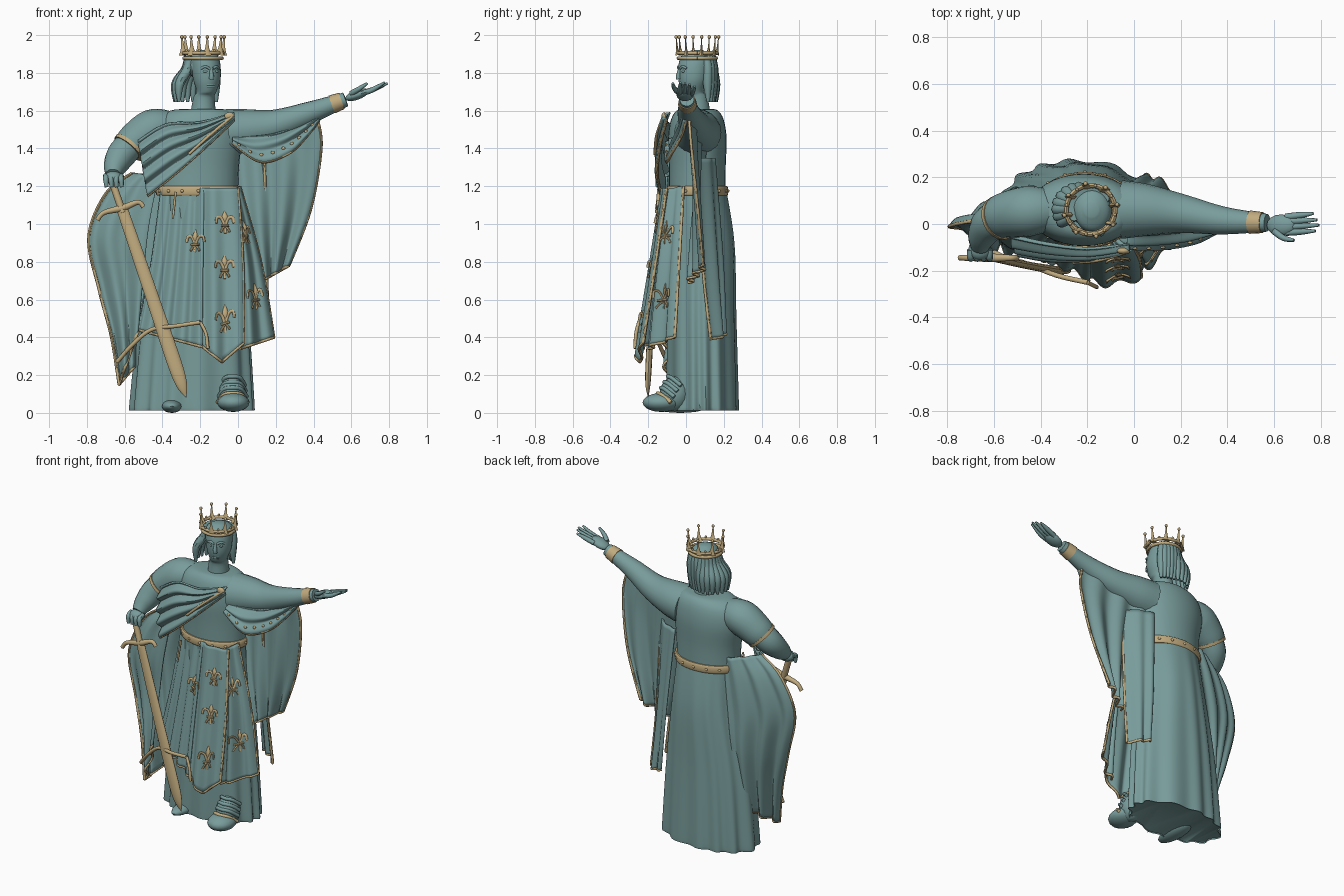
import bpy, bmesh, math
from math import sin, cos, pi, radians
from mathutils import Vector, Matrix, Euler

cube = bpy.data.objects.get("Cube")
if cube:
    bpy.data.objects.remove(cube, do_unlink=True)


def material(name, rgb):
    m = bpy.data.materials.new(name)
    m.use_nodes = True
    m.diffuse_color = (*rgb, 1)
    bsdf = m.node_tree.nodes["Principled BSDF"]
    bsdf.inputs["Base Color"].default_value = (*rgb, 1)
    bsdf.inputs["Roughness"].default_value = 0.6
    return m


TEAL = material("verdigris teal", (0.19, 0.335, 0.33))
GOLD = material("old gold", (0.53, 0.405, 0.21))
made = []


def finish(name, bm, mat):
    bmesh.ops.recalc_face_normals(bm, faces=bm.faces)
    me = bpy.data.meshes.new(name)
    bm.to_mesh(me)
    bm.free()
    me.materials.append(mat)
    ob = bpy.data.objects.new(name, me)
    bpy.context.collection.objects.link(ob)
    made.append(ob)
    return ob


def spline(pts, t):
    """Smooth point at t (0 to 1) along a list of points of any size."""
    s = t * (len(pts) - 1)
    i = max(min(int(s), len(pts) - 2), 0)
    f = s - i
    a, b, c, d = (Vector(pts[min(max(i + k, 0), len(pts) - 1)]) for k in (-1, 0, 1, 2))
    return 0.5 * (2 * b + (c - a) * f + (2 * a - 5 * b + 4 * c - d) * f * f
                  + (3 * b - a - 3 * c + d) * f ** 3)


def surface(name, fn, nu, nv, mat, closed=False):
    bm = bmesh.new()
    cols = nu if closed else nu + 1
    rows = [[bm.verts.new(fn(i / nu, j / nv)) for i in range(cols)] for j in range(nv + 1)]
    for a, b in zip(rows, rows[1:]):
        for i in range(nu):
            k = (i + 1) % cols
            bm.faces.new((a[i], a[k], b[k], b[i]))
    if closed:
        bm.faces.new(rows[0])
        bm.faces.new(rows[-1])
    return finish(name, bm, mat)


def loft(name, rings, mat, folds=0, amp=0.0, nu=32, nv=20):
    """Upright body from rings of (z, cx, cy, rx, ry)."""
    def fn(u, v):
        z, cx, cy, rx = spline([r[:4] for r in rings], v)
        ry = spline([r[3:] for r in rings], v)[1]
        a = 2 * pi * u
        k = 1 + amp * v * sin(folds * a + 1.5 * sin(3 * a))
        return Vector((cx + rx * k * cos(a), cy + ry * k * sin(a), z))
    return surface(name, fn, nu, nv, mat, True)


def sweep(name, pts, mat, r=None, flat=1.0, sides=12, steps=None):
    """Tube along (x, y, z, radius) points, or (x, y, z) points with one radius."""
    steps = steps or 6 * (len(pts) - 1)
    pts = [(*p, r) if r else p for p in pts]
    s = [spline(pts, i / steps) for i in range(steps + 1)]
    frames, n = [], None
    for i in range(steps + 1):
        t = (s[min(i + 1, steps)] - s[max(i - 1, 0)]).to_3d().normalized()
        if n is None:
            n = t.cross(Vector((0, 1, 0)) if abs(t.y) < 0.9 else Vector((1, 0, 0)))
        n = (n - t * n.dot(t)).normalized()
        frames.append((n, t.cross(n)))

    def fn(u, v):
        j = round(v * steps)
        a, b = frames[j]
        rad = max(s[j][3], 0.0005)
        return s[j].to_3d() + rad * (a * cos(2 * pi * u) + b * flat * sin(2 * pi * u))
    return surface(name, fn, sides, steps, mat, True)


def ball(name, loc, size, mat, rot=(0, 0, 0)):
    bm = bmesh.new()
    m = (Matrix.Translation(loc) @ Euler([radians(a) for a in rot]).to_matrix().to_4x4()
         @ Matrix.Diagonal((*size, 1)))
    bmesh.ops.create_uvsphere(bm, u_segments=16, v_segments=10, radius=1, matrix=m)
    return finish(name, bm, mat)


def cloth(name, left, right, folds=4, amp=0.02, bulge=0.0, dip=0.0, trim=""):
    """Folded sheet hung between two edge paths, with gold hems on chosen edges."""
    def fn(u, v):
        p = spline(left, v).lerp(spline(right, v), u)
        p.y += amp * (0.35 + 0.65 * v) * sin(2 * pi * folds * u + 0.6 * sin(4 * u)) - bulge * sin(pi * u)
        p.z -= dip * v ** 4 * (1 - abs(2 * u - 1))
        return p
    ob = surface(name, fn, 48, 24, TEAL)
    mod = ob.modifiers.new("thickness", "SOLIDIFY")
    mod.thickness, mod.offset = 0.01, 0
    edges = {"l": lambda t: fn(0, t), "r": lambda t: fn(1, t), "b": lambda t: fn(t, 1)}
    for e in trim:
        sweep(name + "_hem", [edges[e](i / 32) for i in range(33)], GOLD, r=0.008, sides=8, steps=64)
    return fn


def lily(fn, u, v, w, h):
    """Three-petal ornament laid on a cloth surface."""
    def lay(path):
        return [fn(u + x / w, v - z / h) + Vector((0, -0.009, 0)) for x, z in path]
    stem = [(*p, rad) for p, rad in zip(lay([(0, -.05), (0, 0), (0, .03), (0, .065)]), (.008, .006, .016, .001))]
    sweep("lily_stem", stem, GOLD, flat=0.5, sides=8)
    for s in (-1, 1):
        sweep("lily_petal", lay([(0, -.015), (s * .018, .025), (s * .042, .028), (s * .048, .0)]),
              GOLD, r=0.008, sides=8, flat=.7)
        sweep("lily_foot", lay([(0, -.015), (s * .015, -.028), (s * .024, -.044)]), GOLD, r=0.006, sides=6)
    sweep("lily_bar", lay([(-.022, -.012), (.022, -.012)]), GOLD, r=0.007, sides=6)


# Gown, torso and belt
loft("gown", [(1.2, -.21, .06, .2, .15), (.9, -.215, .08, .225, .175), (.5, -.235, .083, .285, .18),
              (.06, -.245, .088, .32, .185), (.02, -.245, .088, .315, .182)], TEAL, folds=13, amp=.055, nu=144, nv=24)
loft("torso", [(1.15, -.21, .06, .21, .15), (1.3, -.21, .06, .215, .15), (1.45, -.215, .06, .235, .155),
               (1.55, -.21, .06, .22, .14), (1.6, -.2, .06, .16, .11), (1.61, -.19, .06, .07, .07)], TEAL)
loft("belt", [(1.15, -.21, .06, .218, .158), (1.16, -.21, .06, .224, .163),
              (1.19, -.21, .06, .224, .163), (1.2, -.21, .06, .218, .158)], GOLD, nu=40, nv=6)
for i in range(16):
    a = 2 * pi * i / 16
    ball("belt_stud", (-.21 + .222 * cos(a), .06 + .161 * sin(a), 1.175), (.009, .009, .009), GOLD)

# Head and face, turned a little to its left
loft("head", [(1.57, -.185, .06, .07, .07), (1.67, -.18, .055, .056, .06), (1.7, -.167, .035, .052, .058),
              (1.76, -.165, .038, .071, .078), (1.83, -.17, .045, .078, .086), (1.89, -.18, .06, .074, .084),
              (1.92, -.182, .06, .03, .03)], TEAL, nv=30)


def on_face(deg, z, r=.08):
    a = radians(deg - 70)
    return (-.167 + r * cos(a) * .9, .042 + r * sin(a), z)


sweep("nose", [(*on_face(0, 1.82), .008), (*on_face(0, 1.785, .088), .012), (*on_face(0, 1.768, .086), .014)], TEAL)
for s in (-1, 1):
    ball("eye", on_face(s * 25, 1.808, .078), (.014, .01, .008), TEAL)
    sweep("brow", [on_face(s * d, z, .083) for d, z in ((8, 1.823), (25, 1.833), (42, 1.823))], TEAL, r=.007)
for z in (1.738, 1.728):
    sweep("lip", [on_face(d, z, .073) for d in (-18, 0, 18)], TEAL, r=.006)

# Hair in hanging locks round the back and right
ball("hair_cap", (-.19, .072, 1.84), (.09, .084, .075), TEAL)
for i in range(14):
    a = radians(38 + i * 13)
    flare = .088 + .055 * max(0, -cos(a))
    path = [(-.187 + rr * cos(a), .065 + rr * .92 * sin(a), z, w) for rr, z, w in
            ((.078, 1.89, .02), (.09, 1.82, .024), (flare, 1.74, .024), (flare + .004, 1.645, .008))]
    sweep("hair_lock", path, TEAL, sides=8)

# Crown
for z, r in ((1.878, .1), (1.905, .105)):
    sweep("crown_band", [(-.185 + r * cos(i * pi / 12), .06 + r * sin(i * pi / 12), z) for i in range(25)],
          GOLD, r=.01, sides=8, steps=48)
for i in range(8):
    a, b = (2 * pi * (i + k) / 8 + .2 for k in (0, .5))

    def rim(ang, r, z):
        return (-.185 + r * cos(ang), .06 + r * sin(ang), z)
    sweep("crown_point", [(*rim(a, .104, 1.895), .026), (*rim(a, .109, 1.93), .011), (*rim(a, .114, 1.985), .004)],
          GOLD, sides=8, flat=.5)
    ball("crown_pearl", rim(a, .115, 1.99), (.009, .009, .01), GOLD)
    ball("crown_bead", rim(b, .106, 1.917), (.007, .007, .009), GOLD)

# Outstretched left arm and open hand
sweep("left_arm", [(-.05, .062, 1.485, .125), (.05, .06, 1.497, .112), (.2, .045, 1.523, .084),
                   (.38, .015, 1.588, .06), (.57, .005, 1.66, .038)], TEAL, sides=20)
sweep("left_cuff", [(.497, .008, 1.633, .05), (.55, .006, 1.652, .045)], GOLD, sides=20)
ball("left_palm", (.63, -.005, 1.684), (.066, .046, .026), TEAL, (0, -20, 0))
for y, tip, z in ((-.036, -.03, 1.75), (-.013, -.005, 1.745), (.01, .018, 1.74), (.03, .045, 1.73)):
    sweep("left_finger", [(.65, y, 1.69, .015), (.71, (y + tip) / 2, 1.71, .014),
                          (.795 - abs(tip) * .6, tip, z, .006)], TEAL, sides=8)
sweep("left_thumb", [(.6, -.03, 1.69, .016), (.64, -.06, 1.715, .013), (.685, -.07, 1.745, .007)], TEAL, sides=8)

# Lowered right arm with sleeve, hand on the sword
sweep("right_sleeve", [(-.36, .06, 1.51, .09), (-.45, .055, 1.5, .108), (-.54, .04, 1.44, .1),
                       (-.578, .025, 1.4, .09)], TEAL, sides=20)
sweep("right_sleeve_hem", [(-.568, .029, 1.412, .097), (-.58, .024, 1.398, .095)], GOLD, sides=20)
sweep("right_forearm", [(-.55, .035, 1.44, .075), (-.615, .005, 1.37, .078), (-.65, -.05, 1.305, .062),
                        (-.66, -.1, 1.26, .04)], TEAL, sides=16)
ball("right_hand", (-.66, -.11, 1.245), (.05, .045, .034), TEAL)
for i in range(4):
    x = -.7 + i * .027
    sweep("right_finger", [(x, -.11, 1.255, .015), (x, -.145, 1.24, .015), (x + .004, -.15, 1.195, .01)], TEAL, sides=8)

# Sword
sweep("sword_blade", [(-.61, -.145, 1.07, .03), (-.45, -.178, .6, .035), (-.315, -.2, .2, .036),
                      (-.275, -.2, .08, .001)], GOLD, flat=.45, sides=12)
sweep("sword_grip", [(-.665, -.13, 1.22), (-.61, -.145, 1.06)], GOLD, r=.019)
sweep("sword_guard", [(-.745, -.145, 1.02, .012), (-.71, -.145, 1.06, .013), (-.61, -.145, 1.085, .018),
                      (-.53, -.145, 1.115, .013), (-.5, -.145, 1.09, .012)], GOLD)

# Chest drape with its brooch
cloth("chest_drape", [(-.02, -.09, 1.59), (-.2, -.11, 1.54), (-.38, -.09, 1.53), (-.53, -.06, 1.44)],
      [(-.02, -.1, 1.55), (-.18, -.135, 1.4), (-.34, -.145, 1.26), (-.48, -.12, 1.15)],
      folds=4, amp=.02, bulge=.02, trim="r")
sweep("drape_band", [(-.03, -.12, 1.57), (-.15, -.155, 1.47), (-.26, -.165, 1.37)], GOLD, r=.008)
ball("brooch", (-.045, -.115, 1.57), (.028, .015, .022), GOLD)

# Right cape, front and back layers meeting at the outer edge
outer = [(-.56, .01, 1.27), (-.7, .01, 1.16), (-.79, -.01, .93), (-.735, -.02, .65), (-.67, -.05, .4), (-.63, -.08, .15)]
cloth("right_cape_front", outer, [(-.42, -.1, 1.25), (-.47, -.1, 1.0), (-.5, -.1, .75), (-.53, -.12, .43)],
      folds=2, amp=.025, trim="lb")
cloth("right_cape_back", outer, [(-.37, .14, 1.25), (-.41, .16, .95), (-.45, .17, .65), (-.5, .13, .3)],
      folds=3, amp=.022, bulge=-.02, trim="b")

# Left cape below the arm, with a lower layer behind the robe
cloth("left_cape", [(-.02, .11, 1.5), (.0, .08, 1.2), (.04, .04, .95), (.11, .01, .69)],
      [(.42, .02, 1.56), (.44, .035, 1.4), (.385, .07, 1.08), (.27, .1, .78)],
      folds=3, amp=.022, trim="rb")
cloth("left_cape_lower", [(-.03, .15, 1.35), (.01, .19, .8), (.04, .2, .42)],
      [(.14, .06, 1.35), (.15, .09, .8), (.165, .135, .39)], folds=2, amp=.012, bulge=-.02, trim="rb")
swag = cloth("left_swag", [(-.03, -.05, 1.46), (.2, -.035, 1.48), (.42, .01, 1.57)],
             [(-.03, -.1, 1.43), (.12, -.1, 1.33), (.27, -.07, 1.375), (.36, -.02, 1.46), (.43, .01, 1.55)],
             folds=2, amp=.018, bulge=.015, trim="r")
for i in range(9):
    ball("swag_stud", swag(.72, .08 + i * .1) + Vector((0, -.008, 0)), (.01, .006, .01), GOLD)

# Front panels of the robe
right_panel = cloth("right_panel", [(-.41, -.01, 1.18), (-.46, -.05, .8), (-.53, -.08, .44)],
                    [(-.18, -.1, 1.18), (-.185, -.165, .8), (-.19, -.23, .35)], folds=4, amp=.016, trim="b")
left_panel = cloth("left_panel", [(-.03, -.09, 1.18), (.01, -.15, .8), (.01, -.2, .34)],
                   [(.01, -.01, 1.2), (.12, -.03, .8), (.19, -.05, .4)], folds=2, amp=.02, bulge=.02, trim="rb")
centre = cloth("centre_panel", [(-.2, -.1, 1.19), (-.205, -.16, .8), (-.2, -.235, .36)],
               [(.0, -.1, 1.19), (.025, -.155, .8), (.03, -.22, .37)], folds=2, amp=.016,
               bulge=.025, dip=.095, trim="rb")
for v in (.53, .79):
    lily(centre, .58, v, .23, .85)
lily(centre, .62, .27, .22, .85)
lily(right_panel, .84, .38, .27, .85)
lily(left_panel, .45, .33, .14, .8)
lily(left_panel, .55, .7, .17, .8)
sweep("gown_stripe", [(-.33, -.125, 1.17), (-.345, -.14, 1.03)], GOLD, r=.006)
sweep("cord", [(-.64, -.1, .27), (-.56, -.14, .36), (-.46, -.17, .44), (-.33, -.22, .46), (-.2, -.25, .48)], GOLD, r=.011)
sweep("cord_end", [(-.2, -.25, .48), (-.17, -.265, .42), (-.16, -.27, .34)], GOLD, r=.009)

# Feet with sandal straps
ball("left_foot", (-.025, -.13, .055), (.085, .1, .05), TEAL)
ball("left_ankle", (-.03, -.06, .1), (.072, .08, .092), TEAL)
ball("right_foot", (-.35, -.03, .035), (.055, .15, .035), TEAL)
for i, mat in enumerate((GOLD, TEAL, TEAL, TEAL)):
    w, y, z = .08 - i * .005, -.15 + i * .018, .085 + i * .03
    sweep("sandal_strap", [(-.028 - w, y + .07, z - .03), (-.028 - w * .6, y + .02, z + .01), (-.028, y, z + .018),
                           (-.028 + w * .6, y + .02, z + .01), (-.028 + w, y + .07, z - .03)], mat, r=.011)

# Smooth shading with sharp creases kept
bpy.ops.object.select_all(action="DESELECT")
for ob in made:
    ob.select_set(True)
bpy.context.view_layer.objects.active = made[0]
bpy.ops.object.shade_smooth_by_angle(angle=radians(45))
